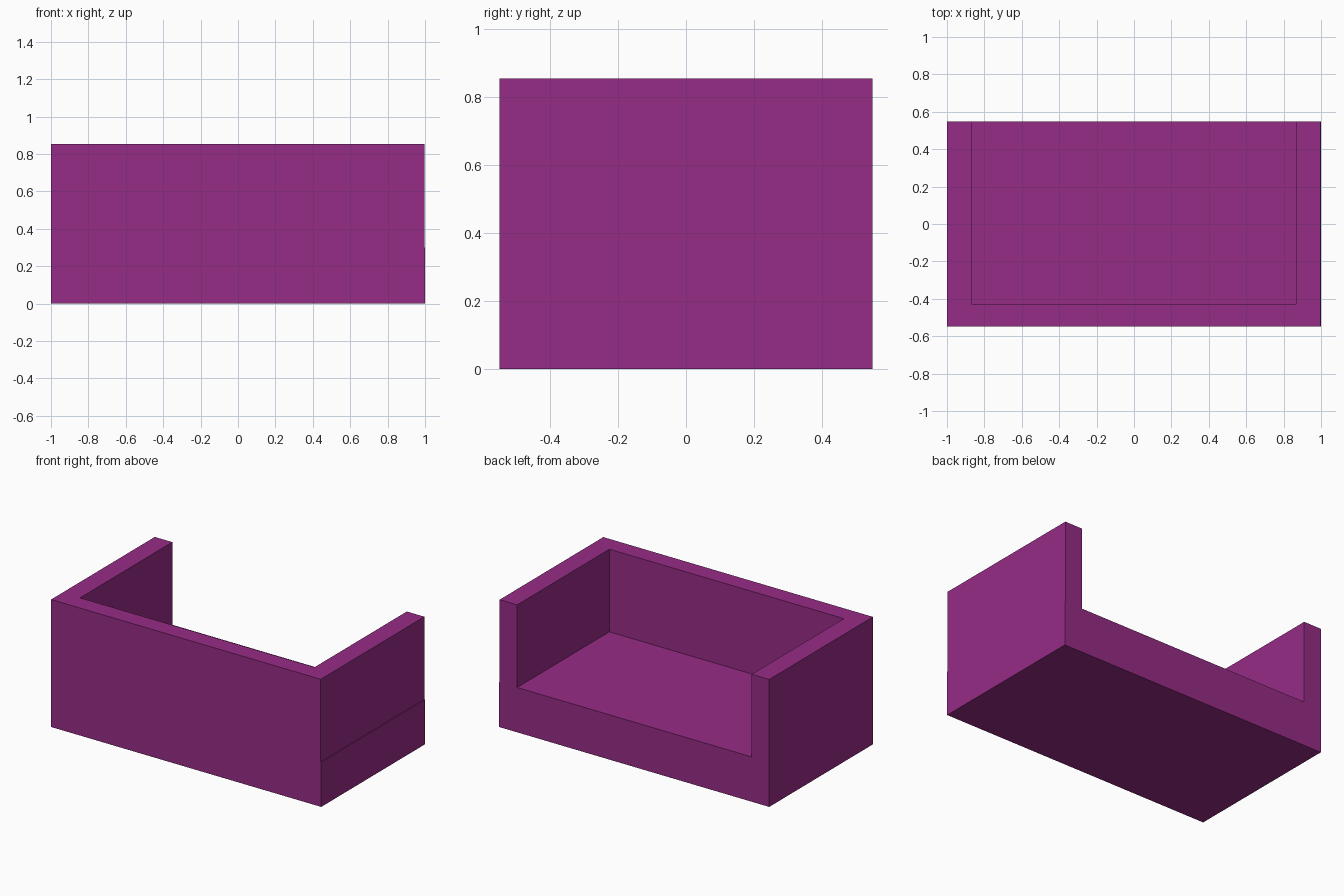
import bpy
import bmesh

cube = bpy.data.objects.get("Cube")
if cube:
    bpy.data.objects.remove(cube, do_unlink=True)

purple = bpy.data.materials.new("purple")
purple.use_nodes = True
colour = (0.305, 0.025, 0.238, 1)
purple.diffuse_color = colour
purple.node_tree.nodes["Principled BSDF"].inputs["Base Color"].default_value = colour

DEPTH = 0.548    # half depth
SEAT_Z = 0.30
TOP_Z = 0.853


def extrude_outline(name, outline, bottom, top):
    """Extrude a flat outline upward into a closed solid."""
    bm = bmesh.new()
    face = bm.faces.new([bm.verts.new((x, y, bottom)) for x, y in outline])
    result = bmesh.ops.extrude_face_region(bm, geom=[face])
    raised = [v for v in result["geom"] if isinstance(v, bmesh.types.BMVert)]
    bmesh.ops.translate(bm, verts=raised, vec=(0, 0, top - bottom))
    bmesh.ops.recalc_face_normals(bm, faces=bm.faces)
    mesh = bpy.data.meshes.new(name)
    bm.to_mesh(mesh)
    bm.free()
    mesh.materials.append(purple)
    obj = bpy.data.objects.new(name, mesh)
    bpy.context.collection.objects.link(obj)
    return obj


# Solid base slab
extrude_outline("base", [(-1, -DEPTH), (1, -DEPTH), (1, DEPTH), (-1, DEPTH)], 0, SEAT_Z)

# U-shaped wall: front panel with two arms, open at the back
LEFT, IN_RIGHT, IN_LEFT, IN_FRONT = 0.996, -0.87, 0.866, -0.427
extrude_outline("surround_wall", [
    (-1, -DEPTH), (LEFT, -DEPTH), (LEFT, DEPTH), (IN_LEFT, DEPTH),
    (IN_LEFT, IN_FRONT), (IN_RIGHT, IN_FRONT), (IN_RIGHT, DEPTH), (-1, DEPTH),
], SEAT_Z, TOP_Z)
